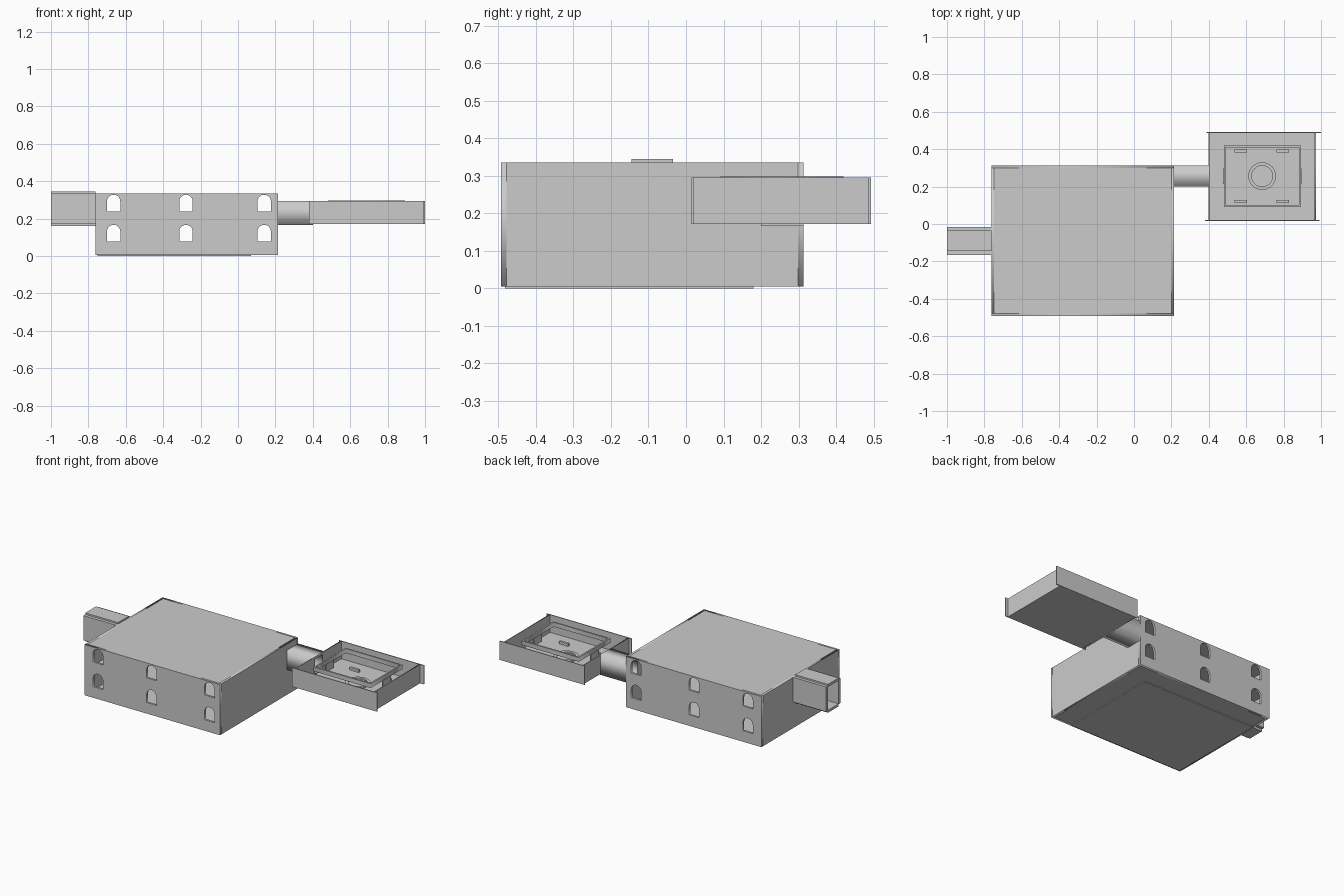
import bpy, math
from math import pi, sin, cos

if "Cube" in bpy.data.objects:
    bpy.data.objects.remove(bpy.data.objects["Cube"])


def box(name, x0, x1, y0, y1, z0, z1):
    bpy.ops.mesh.primitive_cube_add(size=1, location=((x0 + x1) / 2, (y0 + y1) / 2, (z0 + z1) / 2))
    o = bpy.context.object
    o.name = name
    o.scale = (x1 - x0, y1 - y0, z1 - z0)
    bpy.ops.object.transform_apply(location=False, rotation=False, scale=True)
    return o


def rect(a0, a1, b0, b1):
    return [(a0, b0), (a1, b0), (a1, b1), (a0, b1)]


def arch(cx, z0, w=0.072, h=0.09, n=10):
    r = w / 2
    return [(cx - r, z0), (cx + r, z0)] + [
        (cx + r * cos(pi * i / n), z0 + h - r + r * sin(pi * i / n)) for i in range(n + 1)]


def panel(name, loops, axis, lo, hi):
    """Flat outline with holes, thickened from lo to hi along the given axis."""
    cu = bpy.data.curves.new(name, 'CURVE')
    cu.dimensions = '2D'
    cu.fill_mode = 'BOTH'
    cu.extrude = (hi - lo) / 2
    for pts in loops:
        s = cu.splines.new('POLY')
        s.points.add(len(pts) - 1)
        for p, (a, b) in zip(s.points, pts):
            p.co = (a, b, 0, 1)
        s.use_cyclic_u = True
    o = bpy.data.objects.new(name, cu)
    bpy.context.collection.objects.link(o)
    mid = (lo + hi) / 2
    if axis == 'x':
        o.rotation_euler, o.location = (pi / 2, 0, pi / 2), (mid, 0, 0)
    elif axis == 'y':
        o.rotation_euler, o.location = (pi / 2, 0, 0), (0, mid, 0)
    else:
        o.location = (0, 0, mid)
    bpy.ops.object.select_all(action='DESELECT')
    o.select_set(True)
    bpy.context.view_layer.objects.active = o
    bpy.ops.object.convert(target='MESH')
    return bpy.context.object


# main two-storey hall
X0, X1, Y0, Y1, Z0, Z1, T = -0.763, 0.215, -0.493, 0.313, 0.005, 0.335, 0.014
windows = [arch(cx, z) for cx in (-0.665, -0.278, 0.14) for z in (0.077, 0.238)]
for name, y in (("hall_front_wall", Y0), ("hall_back_wall", Y1 - T)):
    panel(name, [rect(X0, X1, Z0, Z1)] + windows, 'y', y, y + T)
side = rect(Y0 + T, Y1 - T, Z0, Z1)
panel("hall_left_wall", [side, rect(-0.14, -0.04, 0.178, 0.32)], 'x', X0, X0 + T)
panel("hall_right_wall", [side, rect(0.215, 0.295, 0.18, 0.28)], 'x', X1 - T, X1)
for name, z, h in (("hall_ground_floor", Z0, 0.01), ("hall_upper_floor", 0.165, 0.01), ("hall_roof", Z1 - 0.008, 0.008)):
    box(name, X0 + T, X1 - T, Y0 + T, Y1 - T, z, z + h)
box("base_plate", -0.75, 0.07, Y0 + 0.01, 0.18, 0, 0.006)

# left passage, open at the far end
box("left_passage_floor", -1, X0, -0.145, -0.035, 0.16, 0.176)
box("left_passage_roof", -1, X0, -0.145, -0.035, 0.328, 0.345)
for name, y in (("left_passage_front_wall", -0.165), ("left_passage_back_wall", -0.035)):
    box(name, -1, X0, y, y + 0.02, 0.174, 0.335)

# right passage
panel("right_passage", [rect(0.2, 0.313, 0.166, 0.295), rect(0.213, 0.3, 0.176, 0.285)], 'x', X1, 0.402)

# open-topped court room
RX0, RX1, RY0, RY1, W = 0.398, 0.972, 0.015, 0.493, 0.006
CX, CY = 0.685, 0.256
box("court_room_floor", RX0, RX1, RY0, RY1, 0.172, 0.18)
box("court_front_wall", 0.38, 0.992, RY0, RY0 + W, 0.172, 0.295)
box("court_back_wall", 0.387, 1.0, RY1 - W, RY1, 0.172, 0.295)
inner = rect(RY0 + W, RY1 - W, 0.172, 0.295)
panel("court_left_wall", [inner, rect(0.215, 0.295, 0.182, 0.28)], 'x', RX0, RX0 + W)
panel("court_right_wall", [inner], 'x', RX1 - W, RX1)

# raised frame around the court
panel("court_frame", [rect(0.48, 0.892, 0.092, 0.42), rect(0.49, 0.882, 0.102, 0.41)], 'z', 0.27, 0.298)
box("court_mat", 0.492, 0.88, 0.104, 0.408, 0.18, 0.183)

# backboards at both ends
for name, x in (("left_backboard", 0.477), ("right_backboard", 0.889)):
    box(name, x, x + 0.007, 0.215, 0.297, 0.215, 0.272)

# four benches on the court
for i, x in enumerate((0.57, 0.795)):
    for j, y in enumerate((0.12, 0.39)):
        box(f"bench_{i}_{j}", x - 0.033, x + 0.033, y - 0.008, y + 0.008, 0.183, 0.2)

# centre ring
circle = lambda r: [(CX + r * cos(2 * pi * i / 32), CY + r * sin(2 * pi * i / 32)) for i in range(32)]
ring = panel("centre_ring", [circle(0.074), circle(0.056)], 'z', 0.182, 0.192)
bpy.ops.object.shade_smooth_by_angle(angle=math.radians(30))
